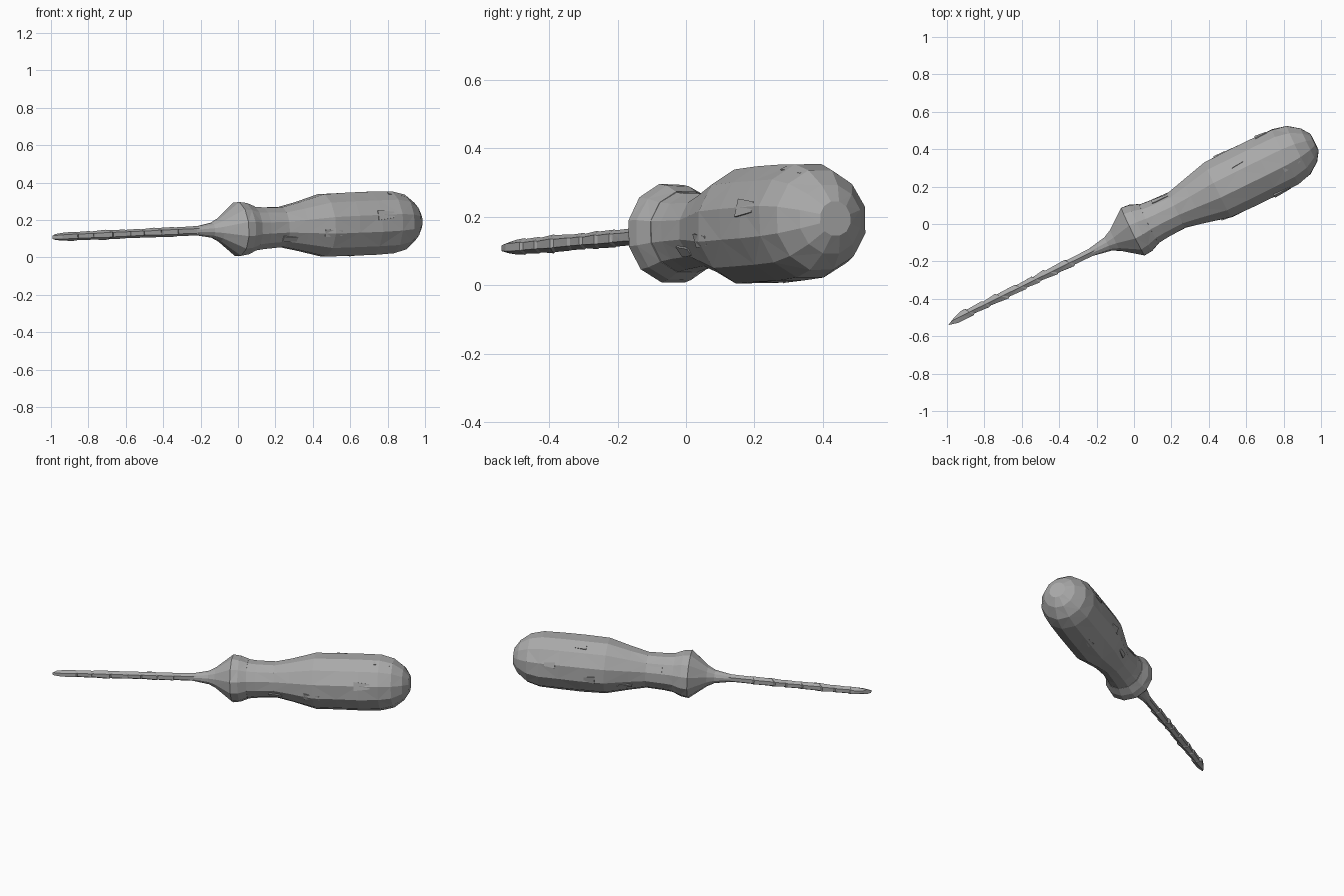
import bpy, bmesh, math, random
from mathutils import Vector

if "Cube" in bpy.data.objects:
    bpy.data.objects.remove(bpy.data.objects["Cube"], do_unlink=True)

random.seed(4)

grey = bpy.data.materials.new("plain_grey")
grey.use_nodes = True
COLOUR = (0.4, 0.4, 0.4, 1)
grey.diffuse_color = COLOUR
grey.node_tree.nodes["Principled BSDF"].inputs["Base Color"].default_value = COLOUR

# Tool axis: a tilted line, parameterised by its x position
STEP = Vector((1, 0.492, 0.044))
ORIGIN = Vector((0, -0.038, 0.152))
AXIS = STEP.normalized()
SIDE = Vector((0, 0, 1)).cross(AXIS).normalized()
UP = AXIS.cross(SIDE)


def axis_point(x, side=0, up=0):
    return ORIGIN + STEP * x + SIDE * side + UP * up


def finish(name, bm):
    bmesh.ops.recalc_face_normals(bm, faces=bm.faces)
    mesh = bpy.data.meshes.new(name)
    bm.to_mesh(mesh)
    bm.free()
    mesh.materials.append(grey)
    obj = bpy.data.objects.new(name, mesh)
    bpy.context.collection.objects.link(obj)
    return obj


def loft(name, stations, sides, jitter):
    """Join rings of (x, half width, half height, slant) into a closed skin."""
    bm = bmesh.new()
    rings = []
    fit = 1 / math.cos(math.pi / sides)
    for x, wide, high, slant in stations:
        ring = []
        for i in range(sides):
            a = 2 * math.pi * (i + 0.5) / sides
            wobble = 1 + random.uniform(-jitter, jitter)
            c, s = math.cos(a) * fit * wobble, math.sin(a) * fit * wobble
            ring.append(bm.verts.new(axis_point(x - slant * c, wide * c, high * s)))
        rings.append(ring)
    for r0, r1 in zip(rings, rings[1:]):
        for i in range(sides):
            j = (i + 1) % sides
            bm.faces.new((r0[i], r0[j], r1[j], r1[i]))
    bm.faces.new(rings[0])
    bm.faces.new(rings[-1])
    bmesh.ops.triangulate(bm, faces=bm.faces[:])
    return finish(name, bm)


# Shaft: slender, chipped segments with slanted steps
shaft = [(-0.975, 0.012, 0.014, -0.022), (-0.93, 0.026, 0.019, -0.02)]
x = -0.88
while x < -0.3:
    size = random.uniform(0.02, 0.024)
    slant = random.uniform(0.01, 0.03)
    shaft.append((x, size * 1.15, size, slant))
    shaft.append((x + 0.008, size * 0.85, size * 0.9, slant))
    x += random.uniform(0.07, 0.11)
shaft += [(-0.26, 0.021, 0.021, 0), (-0.1, 0.026, 0.026, 0)]
loft("shaft", shaft, 6, 0.03)

# Collar: flared cone with a short step back to the neck
COLLAR = [(-0.23, 0.022), (-0.14, 0.04), (-0.1, 0.062), (-0.005, 0.143),
          (0.035, 0.137), (0.08, 0.118)]
loft("collar", [(x, r, r, 0) for x, r in COLLAR], 12, 0.012)

# Handle: waisted grip with a domed end
GRIP = [(0.05, 0.121), (0.13, 0.111), (0.23, 0.107), (0.32, 0.13),
        (0.45, 0.166), (0.58, 0.169), (0.7, 0.169), (0.81, 0.165),
        (0.88, 0.145), (0.935, 0.1), (0.965, 0.05)]
loft("handle", [(x, r * 0.98, r, 0) for x, r in GRIP], 12, 0.012)


def grip_radius(x):
    for (x0, r0), (x1, r1) in zip(GRIP, GRIP[1:]):
        if x0 <= x <= x1:
            return r0 + (r1 - r0) * (x - x0) / (x1 - x0)
    return 0.1


# Surface chips: thin slanted flakes sunk into the grip
def flake(index, x, degrees, length, width):
    bm = bmesh.new()
    layers = []
    for depth in (-0.006, 0.002):
        layer = []
        for dx, da, lift in ((0, -1, 0.004), (1, -0.6, 0), (1, 0.6, 0), (0, 1, 0.003)):
            px = x + dx * length
            a = math.radians(degrees) + da * width / 0.33
            r = grip_radius(px) + depth + lift
            layer.append(bm.verts.new(axis_point(px, math.cos(a) * r, math.sin(a) * r)))
        layers.append(layer)
    low, high = layers
    bm.faces.new(low)
    bm.faces.new(high)
    for i in range(4):
        j = (i + 1) % 4
        bm.faces.new((low[i], low[j], high[j], high[i]))
    finish(f"grip_chip_{index}", bm)


SPOTS = [(0.4, 195), (0.56, 60), (0.72, 15), (0.68, 165), (0.3, 330),
         (0.6, 285), (0.78, 110), (0.14, 30), (0.2, 215), (0.5, 350)]
for n, (x, degrees) in enumerate(SPOTS):
    flake(n, x, degrees, random.uniform(0.05, 0.09), random.uniform(0.03, 0.055))
